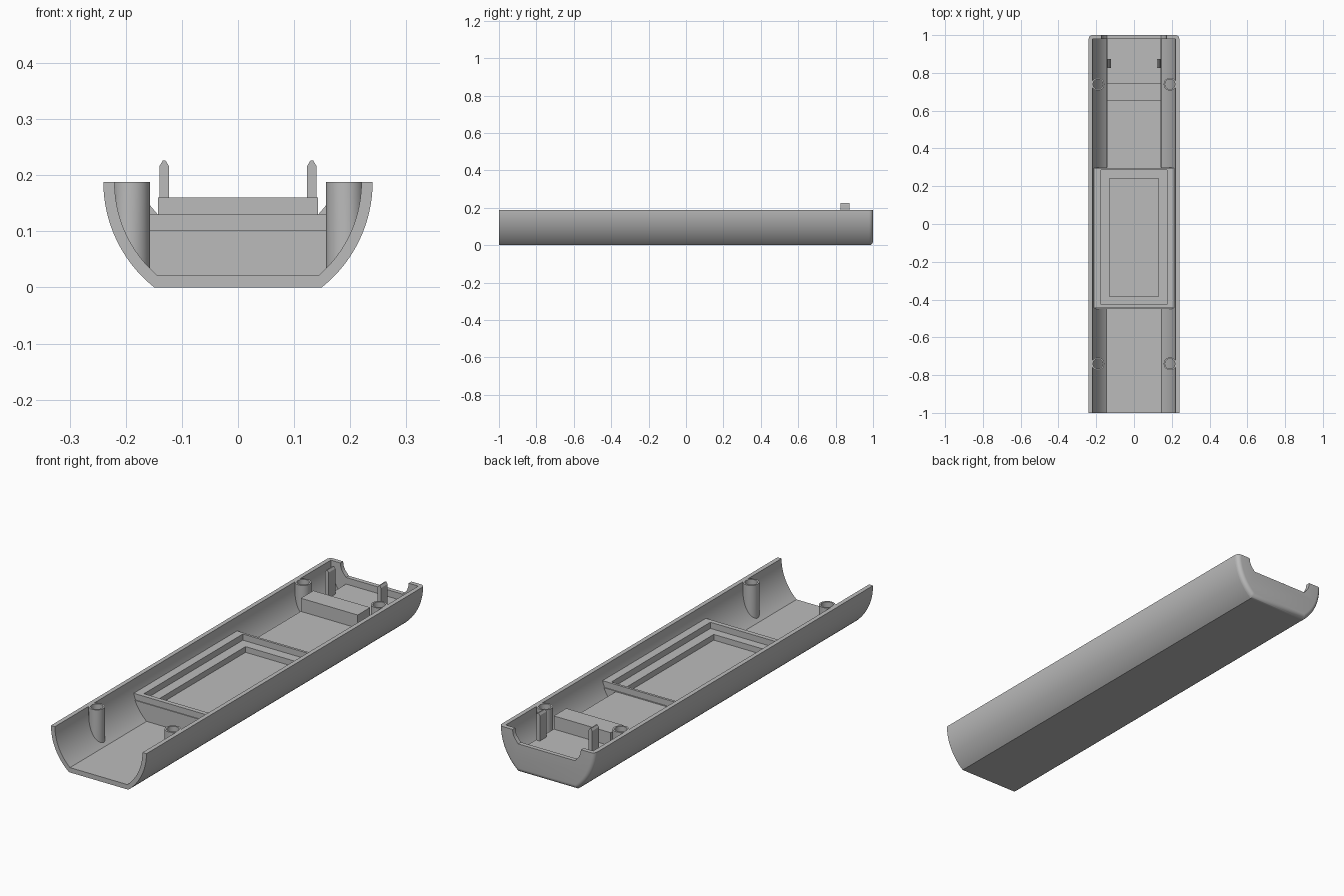
import bpy, bmesh, math

if "Cube" in bpy.data.objects:
    bpy.data.objects.remove(bpy.data.objects["Cube"], do_unlink=True)

RIM = 0.188          # height of the rim, also the centre of the wall arcs
OUTER, INNER = 0.24, 0.22
FLOOR = 0.022

plastic = bpy.data.materials.new("grey plastic")
plastic.use_nodes = True
GREY = (0.5, 0.5, 0.5, 1)
plastic.diffuse_color = GREY
plastic.node_tree.nodes["Principled BSDF"].inputs["Base Color"].default_value = GREY


def finish(name, bm, smooth=True):
    bmesh.ops.recalc_face_normals(bm, faces=bm.faces)
    mesh = bpy.data.meshes.new(name)
    bm.to_mesh(mesh)
    bm.free()
    mesh.materials.append(plastic)
    obj = bpy.data.objects.new(name, mesh)
    bpy.context.collection.objects.link(obj)
    bpy.ops.object.select_all(action='DESELECT')
    obj.select_set(True)
    bpy.context.view_layer.objects.active = obj
    if smooth:
        bpy.ops.object.shade_smooth_by_angle(angle=math.radians(35))
    return obj


def loft(name, sections, smooth=True):
    """Join (y, outline) sections into a capped solid."""
    bm = bmesh.new()
    rings = [[bm.verts.new((x, y, z)) for x, z in pts] for y, pts in sections]
    n = len(rings[0])
    for a, b in zip(rings, rings[1:]):
        for i in range(n):
            j = (i + 1) % n
            bm.faces.new((a[i], a[j], b[j], b[i]))
    bm.faces.new(rings[0])
    bm.faces.new(rings[-1])
    return finish(name, bm, smooth)


def box(name, x0, x1, y0, y1, z0, z1):
    outline = [(x0, z0), (x1, z0), (x1, z1), (x0, z1)]
    return loft(name, [(y0, outline), (y1, outline)], False)


def bowl(radius, bottom, top=RIM, steps=20):
    """Left rim, down the arc, across the flat bottom, up to the right rim."""
    a0 = math.asin((RIM - top) / radius)
    a1 = math.asin((RIM - bottom) / radius)
    angles = [a0 + (a1 - a0) * i / steps for i in range(steps + 1)]
    side = [(radius * math.cos(a), RIM - radius * math.sin(a)) for a in angles]
    return [(-x, z) for x, z in side] + side[::-1]


# Open channel shell
channel = bowl(OUTER, 0) + bowl(INNER, FLOOR)[::-1]
loft("shell", [(-1, channel), (0.98, channel)])

# Rear end wall with rounded outer edge and a notch in the top
half_notch = [(0.172, RIM), (0.169, 0.168), (0.162, 0.153), (0.155, 0.144), (0.143, 0.13)]
notch = half_notch + [(-x, z) for x, z in half_notch[::-1]]
R = 0.02
fillet = [(0.98, bowl(OUTER, 0) + notch)]
for i in range(1, 7):
    a = math.pi / 2 * i / 6
    d = R * (1 - math.cos(a))
    fillet.append((0.98 + R * math.sin(a), bowl(OUTER - d, d) + notch))
loft("end_wall", fillet)

# Raised rear floor and the cross block on it
box("rear_platform", -0.143, 0.143, 0.28, 0.985, 0.01, 0.1)
box("cross_block", -0.143, 0.143, 0.655, 0.745, 0.09, 0.16)

# Stepped tray with a two-level recess
tray_low = bowl(0.222, 0.015, 0.102)
tray_high = bowl(0.222, 0.095, 0.13)
base = loft("tray_base", [(-0.45, tray_low), (0.3, tray_low)])
frame = loft("tray_frame", [(-0.446, tray_high), (0.296, tray_high)])


def cut(target, *dims):
    cutter = box("cutter", *dims)
    cutter.hide_render = True
    mod = target.modifiers.new("recess", 'BOOLEAN')
    mod.operation = 'DIFFERENCE'
    mod.solver = 'EXACT'
    mod.object = cutter
    bpy.context.view_layer.objects.active = target
    bpy.ops.object.modifier_apply(modifier=mod.name)
    bpy.data.objects.remove(cutter, do_unlink=True)


cut(frame, -0.175, 0.175, -0.425, 0.285, 0.05, 0.2)
cut(base, -0.13, 0.13, -0.385, 0.24, 0.076, 0.2)


# Hollow screw posts whose feet follow the curved wall
def screw_post(name, cx, cy, r_out=0.034, r_in=0.026, n=32):
    bm = bmesh.new()
    loops = []
    for r, is_top in ((r_out, False), (r_out, True), (r_in, True), (r_in, False)):
        loop = []
        for i in range(n):
            a = 2 * math.pi * i / n
            x, y = cx + r * math.cos(a), cy + r * math.sin(a)
            z = RIM if is_top else RIM - math.sqrt(0.23 ** 2 - x * x)
            loop.append(bm.verts.new((x, y, z)))
        loops.append(loop)
    for k in range(4):
        a, b = loops[k], loops[(k + 1) % 4]
        for i in range(n):
            j = (i + 1) % n
            bm.faces.new((a[i], a[j], b[j], b[i]))
    finish(name, bm)


for side, s in (("left", 1), ("right", -1)):
    for end, y in (("front", -0.74), ("rear", 0.74)):
        screw_post(f"{end}_{side}_screw_post", s * 0.191, y)
    # Pointed clip standing near the rear wall
    clip = [(0.123, 0.09), (0.14, 0.09), (0.14, 0.216), (0.134, 0.226), (0.129, 0.226), (0.123, 0.216)]
    clip = [(s * x, z) for x, z in clip]
    loft(f"{side}_clip", [(0.826, clip), (0.874, clip)], False)
